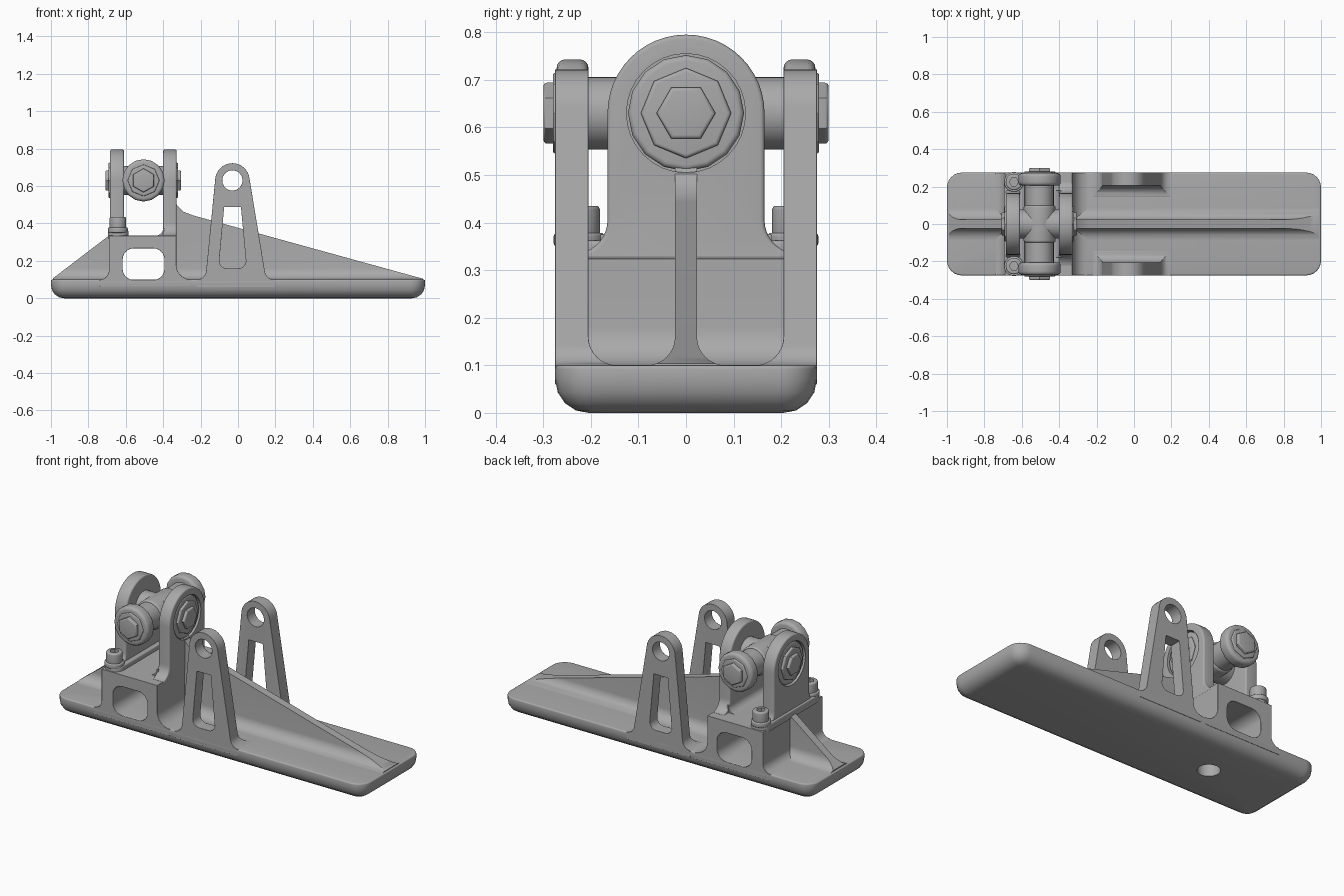
import bpy, bmesh, math
from mathutils import Vector, Matrix

if "Cube" in bpy.data.objects:
    bpy.data.objects.remove(bpy.data.objects["Cube"])

steel = bpy.data.materials.new("grey steel")
steel.use_nodes = True
GREY = (0.4, 0.4, 0.4, 1)
steel.diffuse_color = GREY
steel.node_tree.nodes["Principled BSDF"].inputs["Base Color"].default_value = GREY

PIN_X, PIN_Z = -0.505, 0.63
SIDE = 0.275


def arc(cx, cy, r, a0, a1, n=8):
    """Points along a circular arc, angles in degrees."""
    return [(cx + r * math.cos(math.radians(a0 + (a1 - a0) * i / n)),
             cy + r * math.sin(math.radians(a0 + (a1 - a0) * i / n))) for i in range(n + 1)]


def rounded(x0, x1, y0, y1, r, n=6):
    return (arc(x1 - r, y1 - r, r, 0, 90, n) + arc(x0 + r, y1 - r, r, 90, 180, n)
            + arc(x0 + r, y0 + r, r, 180, 270, n) + arc(x1 - r, y0 + r, r, 270, 360, n))


def finish(obj):
    bpy.ops.object.select_all(action='DESELECT')
    obj.select_set(True)
    bpy.context.view_layer.objects.active = obj
    bpy.ops.object.shade_smooth_by_angle(angle=math.radians(35))


def prism(name, pts, axis, a, b, bevel_a=0, bevel_b=0):
    """Extrude a 2D outline along an axis, optionally rounding each cap rim."""
    place = {'x': lambda p, d: (d, p[0], p[1]),
             'y': lambda p, d: (p[0], d, p[1]),
             'z': lambda p, d: (p[0], p[1], d)}[axis]
    bm = bmesh.new()
    lo = [bm.verts.new(place(p, a)) for p in pts]
    hi = [bm.verts.new(place(p, b)) for p in pts]
    caps = [bm.faces.new(lo), bm.faces.new(hi)]
    for i in range(len(pts)):
        j = (i + 1) % len(pts)
        bm.faces.new((lo[i], lo[j], hi[j], hi[i]))
    bmesh.ops.recalc_face_normals(bm, faces=bm.faces)
    rims = [list(f.edges) for f in caps]
    for rim, width in zip(rims, (bevel_a, bevel_b)):
        if width:
            bmesh.ops.bevel(bm, geom=rim, offset=width, segments=4,
                            profile=0.5, affect='EDGES', clamp_overlap=True)
    mesh = bpy.data.meshes.new(name)
    bm.to_mesh(mesh)
    bm.free()
    mesh.materials.append(steel)
    obj = bpy.data.objects.new(name, mesh)
    bpy.context.collection.objects.link(obj)
    finish(obj)
    return obj


def combine(obj, cutter, operation='DIFFERENCE', keep=False):
    mod = obj.modifiers.new("cut", 'BOOLEAN')
    mod.object, mod.operation, mod.solver = cutter, operation, 'EXACT'
    bpy.context.view_layer.objects.active = obj
    bpy.ops.object.modifier_apply(modifier=mod.name)
    if not keep:
        bpy.data.objects.remove(cutter)
    finish(obj)


def soften(obj, width=0.008):
    mod = obj.modifiers.new("soft edges", 'BEVEL')
    mod.width, mod.segments, mod.limit_method = width, 2, 'ANGLE'
    mod.angle_limit = math.radians(50)


def disc(name, axis, centre, r, a, b, sides=32, bevel=0.0, turn=0):
    pts = arc(*centre, r, turn, turn + 360, sides)[:-1]
    return prism(name, pts, axis, a, b, bevel, bevel)


# Base slab with a rounded underside
base = prism("base", rounded(-1, 1, -SIDE, SIDE, 0.08), 'z', 0, 0.1, 0.07, 0.008)
drain = disc("drain_cutter", 'z', (-0.5, 0), 0.06, -0.1, 0.2)
combine(base, drain, keep=True)

# Bearing block with a side window
outline = ([(-0.74, 0.06)] + arc(-0.74, 0.15, 0.05, 270, 360)
           + [(-0.69, 0.335), (-0.33, 0.335)]
           + arc(-0.25, 0.18, 0.08, 180, 270) + [(-0.25, 0.06)])
block = prism("bearing_block", outline, 'y', -SIDE, SIDE)
combine(block, prism("window_cutter", rounded(-0.617, -0.393, 0.098, 0.267, 0.06), 'y', -1, 1))
combine(block, drain)
soften(block)

# Centre ribs, flared where they meet the floor
section = ([(-0.08, 0.06)] + arc(-0.083, 0.16, 0.06, 270, 360)
           + [(-0.023, 0.6), (0.023, 0.6)]
           + arc(0.083, 0.16, 0.06, 180, 270) + [(0.08, 0.06)])
for name, side in (
        ("long_rib", [(-0.34, 0.07), (0.99, 0.07), (0.99, 0.104), (-0.24, 0.443),
                      (-0.29, 0.462), (-0.32, 0.49), (-0.34, 0.52)]),
        ("short_rib", [(-0.99, 0.07), (-0.68, 0.07), (-0.68, 0.335), (-0.69, 0.335), (-0.99, 0.106)])):
    rib = prism(name, side, 'y', -0.2, 0.2)
    combine(rib, prism("rib_section", section, 'x', -1.2, 1.2), 'INTERSECT')

# Pair of tall side lugs with a pin hole and a tapered slot
lug_side = ([(-0.22, 0.06)] + arc(-0.22, 0.15, 0.05, 270, 354)
            + arc(-0.03, PIN_Z, 0.092, 174, 6, 16)
            + arc(0.193, 0.15, 0.05, 186, 270) + [(0.193, 0.06)])
slot = [(0.016, 0.487), (-0.074, 0.487)] + arc(-0.06, 0.2, 0.04, 180, 270) + arc(0.002, 0.2, 0.04, 270, 360)
for word, s in (("left", 1), ("right", -1)):
    lug = prism(word + "_lug", lug_side, 'y', -s * 0.1, s * SIDE)
    wall = [(s * 0.3, 0.05), (s * 0.3, 0.9), (s * 0.205, 0.9)] + \
           [(s * y, z) for y, z in arc(0.145, 0.16, 0.06, 0, -90)] + [(s * 0.145, 0.05)]
    combine(lug, prism("lug_section", wall, 'x', -1, 1), 'INTERSECT')
    combine(lug, disc("lug_hole", 'y', (-0.03, PIN_Z), 0.054, -1, 1))
    combine(lug, prism("slot_cutter", slot, 'y', -1, 1))
    soften(lug)

# Two round-topped ears holding the cross pin, each with a recessed nut
ear = (arc(0, PIN_Z, 0.165, 0, 180, 24) + arc(-0.235, 0.405, 0.07, 0, -80)
       + [(-0.22, 0.32), (0.22, 0.32)] + arc(0.235, 0.405, 0.07, 260, 180))
for word, inner, outer in (("inner", -0.4, -0.328), ("outer", -0.61, -0.685)):
    s = 1 if outer > inner else -1
    plate = prism(word + "_ear", ear, 'x', inner, outer, 0.02, 0.025)
    combine(plate, disc("recess_cutter", 'x', (0, PIN_Z), 0.125, outer - s * 0.03, outer + s * 0.1))
    disc(word + "_ear_washer", 'x', (0, PIN_Z), 0.122, outer - s * 0.05, outer - s * 0.005, 16, 0.012)
    disc(word + "_ear_nut", 'x', (0, PIN_Z), 0.095, outer - s * 0.04, outer + s * 0.008, 8, 0.008)
    disc(word + "_ear_bolt_head", 'x', (0, PIN_Z), 0.062, outer - s * 0.04, outer + s * 0.024, 6, 0.008)

# Fillet between the inner ear and the block
prism("ear_fillet", [(-0.39, 0.32), (-0.39, 0.375)] + arc(-0.44, 0.375, 0.04, 0, -90), 'y', -0.18, 0.18)

# Bolted foot of the outer ear
prism("ear_foot", rounded(-0.695, -0.585, -0.27, 0.27, 0.05), 'z', 0.32, 0.362, 0, 0.008)
for word, s in (("left", 1), ("right", -1)):
    at = (-0.642, s * 0.225)
    disc(word + "_foot_washer", 'z', at, 0.053, 0.35, 0.378, 24, 0.006)
    screw = disc(word + "_foot_screw", 'z', at, 0.044, 0.36, 0.435, 24, 0.008)
    combine(screw, disc("socket_cutter", 'z', at, 0.024, 0.405, 0.5, 6))

# Cross-shaped hub and its side pin
disc("hub_barrel", 'y', (PIN_X, PIN_Z), 0.085, -0.1, 0.1, 32, 0.012)
disc("hub_cross_pin", 'x', (0, PIN_Z), 0.078, -0.63, -0.38, 32)
disc("side_pin", 'y', (PIN_X, PIN_Z), 0.076, -0.22, 0.22, 32)
for word, s in (("left", 1), ("right", -1)):
    c = (PIN_X, PIN_Z)
    disc(word + "_pin_washer", 'y', c, 0.113, s * 0.205, s * 0.272, 16, 0.018)
    disc(word + "_pin_nut", 'y', c, 0.085, s * 0.25, s * 0.28, 8, 0.006)
    disc(word + "_pin_bolt_head", 'y', c, 0.064, s * 0.25, s * 0.3, 6, 0.008, 30)
